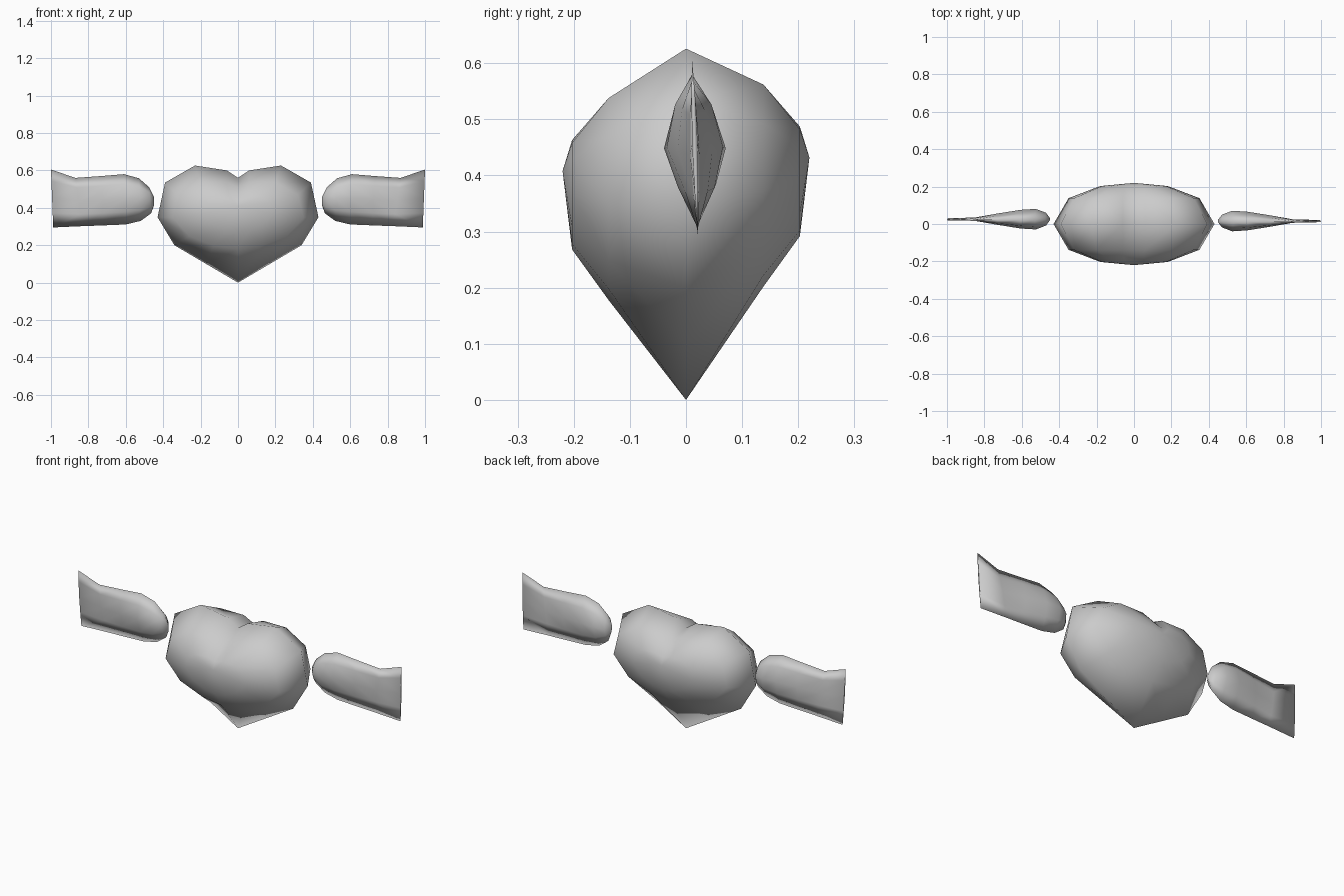
import bpy, bmesh

if "Cube" in bpy.data.objects:
    bpy.data.objects.remove(bpy.data.objects["Cube"])

grey = bpy.data.materials.new("plain grey")
grey.diffuse_color = (0.6, 0.6, 0.6, 1)
grey.use_nodes = True
grey.node_tree.nodes["Principled BSDF"].inputs["Base Color"].default_value = grey.diffuse_color


def finish(name, bm):
    bmesh.ops.remove_doubles(bm, verts=bm.verts, dist=0.0005)
    bmesh.ops.recalc_face_normals(bm, faces=bm.faces)
    me = bpy.data.meshes.new(name)
    bm.to_mesh(me)
    bm.free()
    me.materials.append(grey)
    for p in me.polygons:
        p.use_smooth = True
    ob = bpy.data.objects.new(name, me)
    bpy.context.collection.objects.link(ob)
    return ob


def bridge(bm, a, b):
    n = len(a)
    for i in range(n):
        j = (i + 1) % n
        bm.faces.new((a[i], a[j], b[j], b[i]))


# Heart: nested half outlines (x, z), from the bottom tip round to the cleft
OUTLINE = [(0, 0), (.17, .1), (.34, .2), (.43, .35), (.39, .535), (.23, .626), (.06, .6), (0, .56)]
SHOULDER = [(0, .19), (.13, .21), (.26, .26), (.35, .36), (.32, .48), (.2, .55), (.06, .55), (0, .52)]
CROWN = [(0, .28), (.06, .29), (.13, .32), (.18, .38), (.17, .44), (.12, .47), (.05, .475), (0, .46)]


def loop(bm, half, y, dz):
    pts = half + [(-x, z) for x, z in half[-2:0:-1]]
    return [bm.verts.new((x, y, z + dz)) for x, z in pts]


bm = bmesh.new()
rim = loop(bm, OUTLINE, 0, 0)
for s in (-1, 1):
    dz = .012 * s
    ring1 = loop(bm, SHOULDER, .138 * s, dz)
    ring2 = loop(bm, CROWN, .203 * s, dz)
    pole = bm.verts.new((0, .22 * s, .42 + dz))
    bridge(bm, rim, ring1)
    bridge(bm, ring1, ring2)
    for i in range(len(ring2)):
        bm.faces.new((ring2[i], ring2[(i + 1) % len(ring2)], pole))
finish("heart", bm)

# Wings: lens sections along x (x top, x bottom, z bottom, z top, half thickness)
SECTIONS = [(.45, .45, .41, .46, .006), (.475, .465, .37, .51, .034), (.53, .52, .33, .558, .055),
            (.61, .6, .311, .58, .05), (.73, .72, .306, .57, .031), (.87, .83, .302, .56, .009),
            (1.0, .988, .295, .605, .005)]
LENS = [(0, 0), (.25, .65), (.52, 1), (.8, .65), (1, 0)]  # height share, thickness share


def wing(name, side, shift):
    bm = bmesh.new()
    prev = None
    for xt, xb, zb, zt, t in SECTIONS:
        pts = LENS + [(h, -w) for h, w in LENS[-2:0:-1]]
        ring = []
        for h, w in pts:
            lean = .01 * (.5 - h)
            ring.append(bm.verts.new((side * (xb + (xt - xb) * h), .016 + shift + lean + w * t,
                                      zb + (zt - zb) * h)))
        if prev:
            bridge(bm, prev, ring)
        else:
            bm.faces.new(ring)
        prev = ring
    bm.faces.new(prev)
    finish(name, bm)


wing("right_wing", 1, 0)
wing("left_wing", -1, .01)
